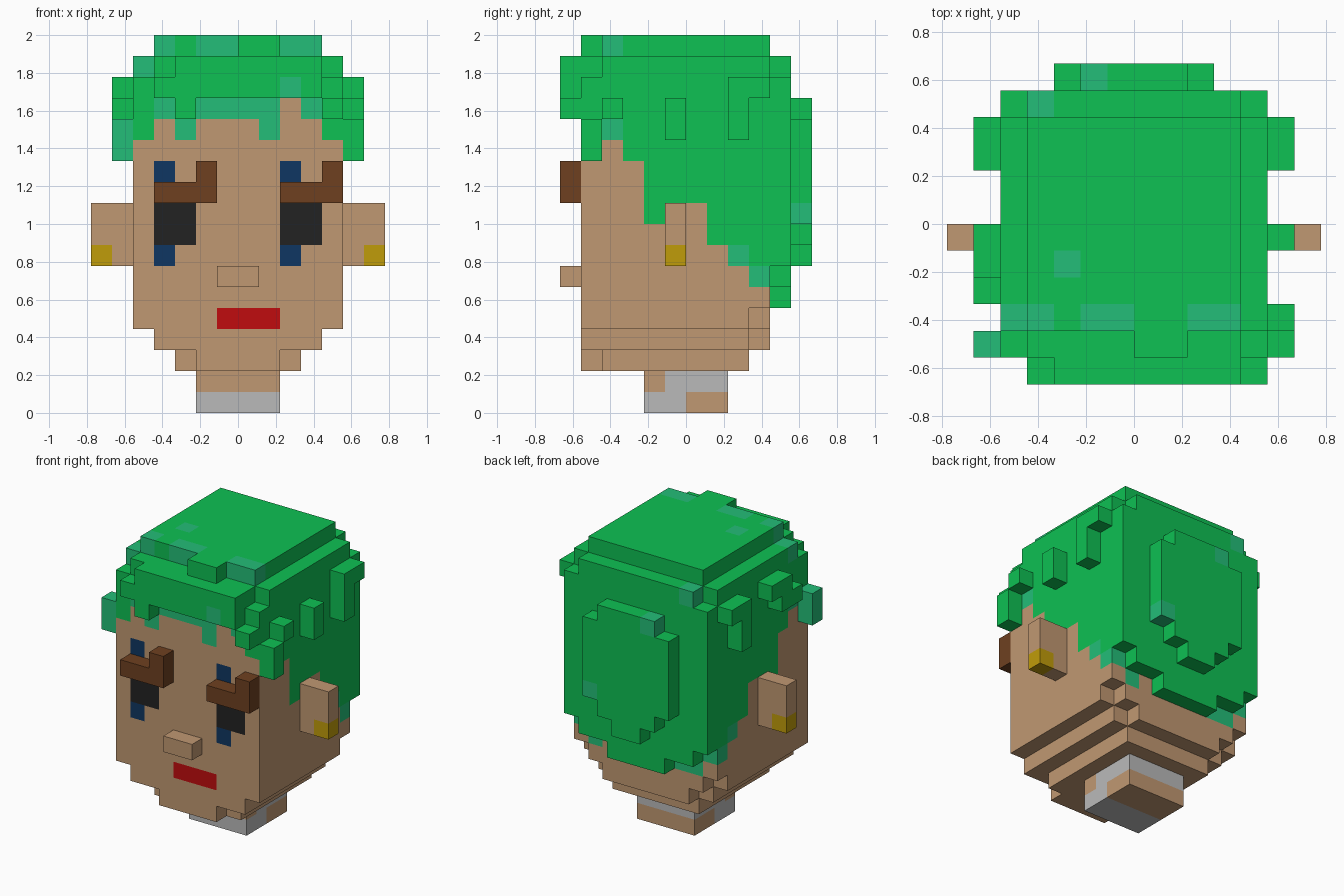
import bpy
import bmesh
from mathutils import Vector

if "Cube" in bpy.data.objects:
    bpy.data.objects.remove(bpy.data.objects["Cube"], do_unlink=True)

UNIT = 1 / 9  # edge length of one block

COLOURS = {
    "skin": (0.527, 0.314, 0.168),
    "green_hair": (0.0044, 0.533, 0.087),
    "teal_hair": (0.017, 0.515, 0.188),
    "brown": (0.156, 0.051, 0.0144),
    "black": (0.016, 0.016, 0.016),
    "navy": (0.0048, 0.037, 0.122),
    "red": (0.527, 0.0037, 0.0044),
    "gold": (0.527, 0.332, 0.003),
    "grey": (0.491, 0.491, 0.491),
}
NAMES = list(COLOURS)
MATERIALS = []
for label, rgb in COLOURS.items():
    mat = bpy.data.materials.new(label)
    mat.use_nodes = True
    mat.diffuse_color = (*rgb, 1)
    bsdf = next(n for n in mat.node_tree.nodes if n.type == "BSDF_PRINCIPLED")
    bsdf.inputs["Base Color"].default_value = (*rgb, 1)
    bsdf.inputs["Roughness"].default_value = 0.9
    MATERIALS.append(mat)

grid = {}  # block position -> (part, colour)


def fill(part, colour, xs, ys, zs):
    """Fill a box of blocks; each span is (start, end)."""
    for x in range(*xs):
        for y in range(*ys):
            for z in range(*zs):
                grid[x, y, z] = (part, colour)


def both(part, colour, xs, ys, zs):
    """Fill a box and its mirror image across x."""
    fill(part, colour, xs, ys, zs)
    fill(part, colour, (-xs[1], -xs[0]), ys, zs)


def build(part):
    """Make one object from the exposed block faces of a part."""
    bm = bmesh.new()
    corners = {}

    def vert(p):
        key = tuple(round(c * 2) for c in p)
        if key not in corners:
            corners[key] = bm.verts.new(Vector(p) * UNIT)
        return corners[key]

    for pos, (owner, colour) in grid.items():
        if owner != part:
            continue
        centre = Vector(pos) + Vector((0.5, 0.5, 0.5))
        for axis in range(3):
            for sign in (-1, 1):
                n = Vector((0, 0, 0))
                n[axis] = sign
                if tuple(int(a + b) for a, b in zip(pos, n)) in grid:
                    continue
                u = Vector((0, 0, 0))
                u[(axis + 1) % 3] = 0.5
                v = n.cross(u)
                mid = centre + n * 0.5
                face = bm.faces.new([vert(mid + d) for d in (-u - v, u - v, u + v, v - u)])
                face.material_index = NAMES.index(colour)
    bmesh.ops.dissolve_limit(bm, angle_limit=0.01, verts=bm.verts, edges=bm.edges,
                             delimit={"MATERIAL"})
    mesh = bpy.data.meshes.new(part)
    for mat in MATERIALS:
        mesh.materials.append(mat)
    bm.to_mesh(mesh)
    bm.free()
    bpy.context.collection.objects.link(bpy.data.objects.new(part, mesh))


# Neck with grey collar
fill("neck", "skin", (-2, 2), (-2, 2), (0, 2))
fill("neck", "grey", (-2, 2), (-2, 0), (0, 1))
fill("neck", "grey", (-2, 2), (-1, 2), (1, 2))

# Head, stepped towards the chin
fill("head", "skin", (-3, 3), (-4, 3), (2, 3))
fill("head", "skin", (-2, 2), (-5, -4), (2, 3))
fill("head", "skin", (-4, 4), (-5, 3), (3, 4))
fill("head", "skin", (-3, 3), (3, 4), (3, 4))
fill("head", "skin", (-5, 5), (-5, 3), (4, 5))
fill("head", "skin", (-4, 4), (3, 4), (4, 5))
fill("head", "skin", (-5, 5), (-5, 4), (5, 15))

# Ears with gold studs
both("ears", "skin", (5, 7), (-1, 0), (7, 10))
both("ears", "gold", (6, 7), (-1, 0), (7, 8))

# Painted eyes and mouth
for x in (-4, 2):
    fill("head", "black", (x, x + 2), (-5, -4), (8, 10))
    fill("head", "navy", (x, x + 1), (-5, -4), (7, 8))
    fill("head", "navy", (x, x + 1), (-5, -4), (11, 12))
fill("head", "red", (-1, 2), (-5, -4), (4, 5))

# Eyebrows and nose
for x in (-4, 2):
    fill("eyebrows", "brown", (x, x + 3), (-6, -5), (10, 11))
    fill("eyebrows", "brown", (x + 2, x + 3), (-6, -5), (11, 12))
fill("nose", "skin", (-1, 1), (-6, -5), (6, 7))

# Hair on the sides: lower edge for each step from front to back
for y, low in zip(range(-5, 4), (13, 13, 12, 9, 10, 10, 8, 7, 6)):
    both("hair", "green_hair", (4, 5), (y, y + 1), (low, 16))
for y, z in ((-4, 13), (2, 7), (3, 6)):
    both("hair", "teal_hair", (4, 5), (y, y + 1), (z, z + 1))

# Fringe on the forehead
for x, low in zip(range(-4, 4), (14, 13, 14, 14, 14, 13, 15, 14)):
    fill("hair", "teal_hair", (x, x + 1), (-5, -4), (low, 15))

# Back of the hair, stepped at the nape
fill("hair", "green_hair", (-5, 5), (4, 5), (7, 16))
fill("hair", "green_hair", (-4, 4), (4, 5), (6, 7))
fill("hair", "green_hair", (-2, 2), (4, 5), (5, 6))
fill("hair", "teal_hair", (3, 4), (3, 4), (5, 6))
fill("hair", "teal_hair", (-4, -2), (3, 4), (5, 6))

# Crown
fill("hair", "green_hair", (-5, 5), (-5, 5), (15, 16))
fill("hair", "green_hair", (-5, 5), (-4, 4), (16, 17))
fill("hair", "green_hair", (-4, 4), (-5, 5), (16, 17))
fill("hair", "green_hair", (-4, 4), (-4, 4), (17, 18))
fill("hair", "green_hair", (0, 2), (-5, -4), (17, 18))
for x0, x1 in ((-4, -3), (-2, 0), (2, 4)):
    fill("hair", "teal_hair", (x0, x1), (-4, -3), (17, 18))
fill("hair", "teal_hair", (-3, -2), (-2, -1), (17, 18))
fill("hair", "teal_hair", (-5, -4), (-4, -3), (16, 17))
fill("hair", "teal_hair", (-4, -3), (4, 5), (16, 17))

# Front roll of hair
fill("front_roll", "green_hair", (-3, 4), (-6, -5), (15, 17))
fill("front_roll", "green_hair", (-4, -3), (-6, -5), (15, 16))
fill("front_roll", "green_hair", (-3, -2), (-6, -5), (14, 15))
fill("front_roll", "green_hair", (4, 5), (-6, -5), (14, 15))
fill("front_roll", "teal_hair", (2, 3), (-6, -5), (15, 16))

# Side locks
both("side_locks", "green_hair", (5, 6), (2, 4), (15, 16))
both("side_locks", "green_hair", (5, 6), (2, 3), (13, 15))
fill("side_locks", "green_hair", (5, 6), (-1, 0), (13, 15))
fill("side_locks", "green_hair", (5, 6), (-4, -3), (14, 15))
fill("side_locks", "green_hair", (5, 6), (-5, -4), (12, 14))
fill("side_locks", "green_hair", (-6, -5), (-2, 0), (15, 16))
fill("side_locks", "green_hair", (-6, -5), (-2, -1), (14, 15))
fill("side_locks", "green_hair", (-6, -5), (-3, -2), (14, 15))
fill("side_locks", "teal_hair", (-6, -5), (-5, -4), (12, 14))

# Rounded bun on the back
for half, z0, z1 in ((1, 7, 8), (2, 8, 9), (3, 9, 14), (2, 14, 15)):
    fill("bun", "green_hair", (-half, half), (5, 6), (z0, z1))
fill("bun", "teal_hair", (-2, -1), (5, 6), (14, 15))
fill("bun", "teal_hair", (2, 3), (5, 6), (9, 10))

for part in sorted({owner for owner, _ in grid.values()}):
    build(part)
